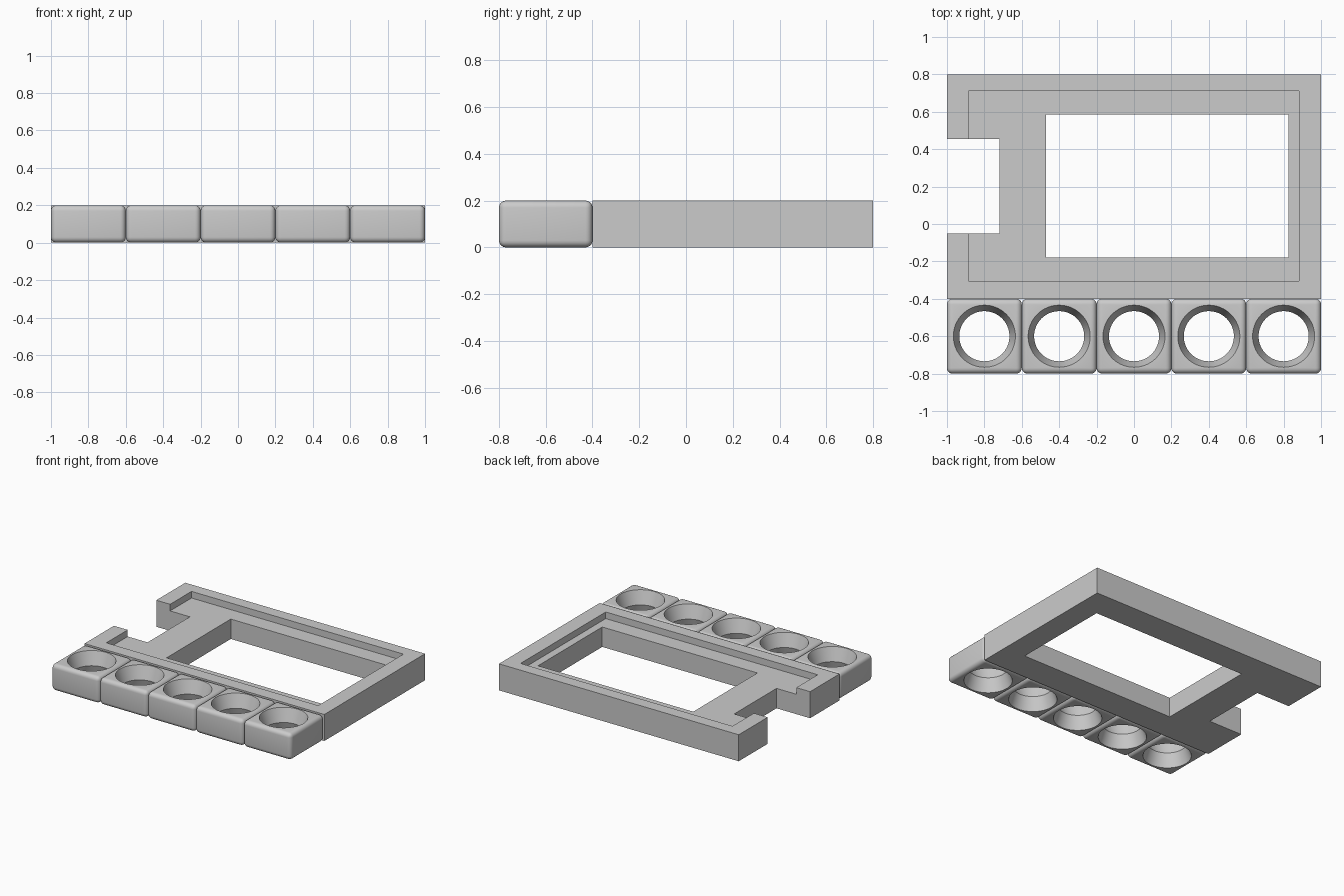
import bpy, bmesh, math

default = bpy.data.objects.get("Cube")
if default:
    bpy.data.objects.remove(default, do_unlink=True)

GREY = (0.6, 0.6, 0.6, 1.0)
grey = bpy.data.materials.new("plain grey")
grey.use_nodes = True
grey.diffuse_color = GREY
grey.node_tree.nodes["Principled BSDF"].inputs["Base Color"].default_value = GREY


def add_object(name, bm):
    mesh = bpy.data.meshes.new(name)
    bm.to_mesh(mesh)
    bm.free()
    obj = bpy.data.objects.new(name, mesh)
    bpy.context.collection.objects.link(obj)
    mesh.materials.append(grey)
    return obj


def box(name, low, high, bevel=0):
    bm = bmesh.new()
    bmesh.ops.create_cube(bm, size=1)
    for v in bm.verts:
        v.co = [(a + b) / 2 + c * (b - a) for a, b, c in zip(low, high, v.co)]
    if bevel:
        bmesh.ops.bevel(bm, geom=bm.edges[:], offset=bevel, segments=5,
                        profile=0.5, affect='EDGES')
    return add_object(name, bm)


def lathe(name, profile, x, y, steps=64):
    """Closed solid of revolution from (radius, height) points."""
    bm = bmesh.new()
    rings = [[bm.verts.new((x + r * math.cos(i * math.tau / steps),
                            y + r * math.sin(i * math.tau / steps), z))
              for i in range(steps)] for r, z in profile]
    for a, b in zip(rings, rings[1:]):
        for i in range(steps):
            j = (i + 1) % steps
            bm.faces.new((a[i], a[j], b[j], b[i]))
    bm.faces.new(rings[0][::-1])
    bm.faces.new(rings[-1])
    return add_object(name, bm)


def activate(obj):
    bpy.ops.object.select_all(action='DESELECT')
    obj.select_set(True)
    bpy.context.view_layer.objects.active = obj


def cut(obj, cutter):
    mod = obj.modifiers.new("cut", 'BOOLEAN')
    mod.operation = 'DIFFERENCE'
    mod.solver = 'EXACT'
    mod.object = cutter
    activate(obj)
    bpy.ops.object.modifier_apply(modifier=mod.name)
    bpy.data.objects.remove(cutter, do_unlink=True)


HEIGHT, FLOOR = 0.2, 0.15

# Frame: shallow tray, window through it, notch in its right side
frame = box("frame", (-1, -0.4, 0), (1, 0.8, HEIGHT))
cut(frame, box("recess_cutter", (-0.885, -0.305, FLOOR), (0.883, 0.71, 0.3)))
cut(frame, box("window_cutter", (-0.47, -0.18, -0.1), (0.825, 0.585, 0.3)))
cut(frame, box("notch_cutter", (-1.1, -0.05, -0.1), (-0.72, 0.455, 0.3)))

# Row of rounded blocks, each with a hole narrowing to a waist
WIDE, WAIST, OVER = 0.166, 0.134, 0.02
flare = WIDE + (WIDE - WAIST) * OVER / (HEIGHT / 2)
hole = [(flare, -OVER), (WAIST, HEIGHT / 2), (flare, HEIGHT + OVER)]
for n in range(5):
    x = -0.8 + 0.4 * n
    block = box(f"ring_block_{n + 1}", (x - 0.2, -0.8, 0),
                (x + 0.2, -0.4, HEIGHT), bevel=0.03)
    cut(block, lathe("hole_cutter", hole, x, -0.6))
    activate(block)
    bpy.ops.object.shade_smooth_by_angle(angle=math.radians(30))
